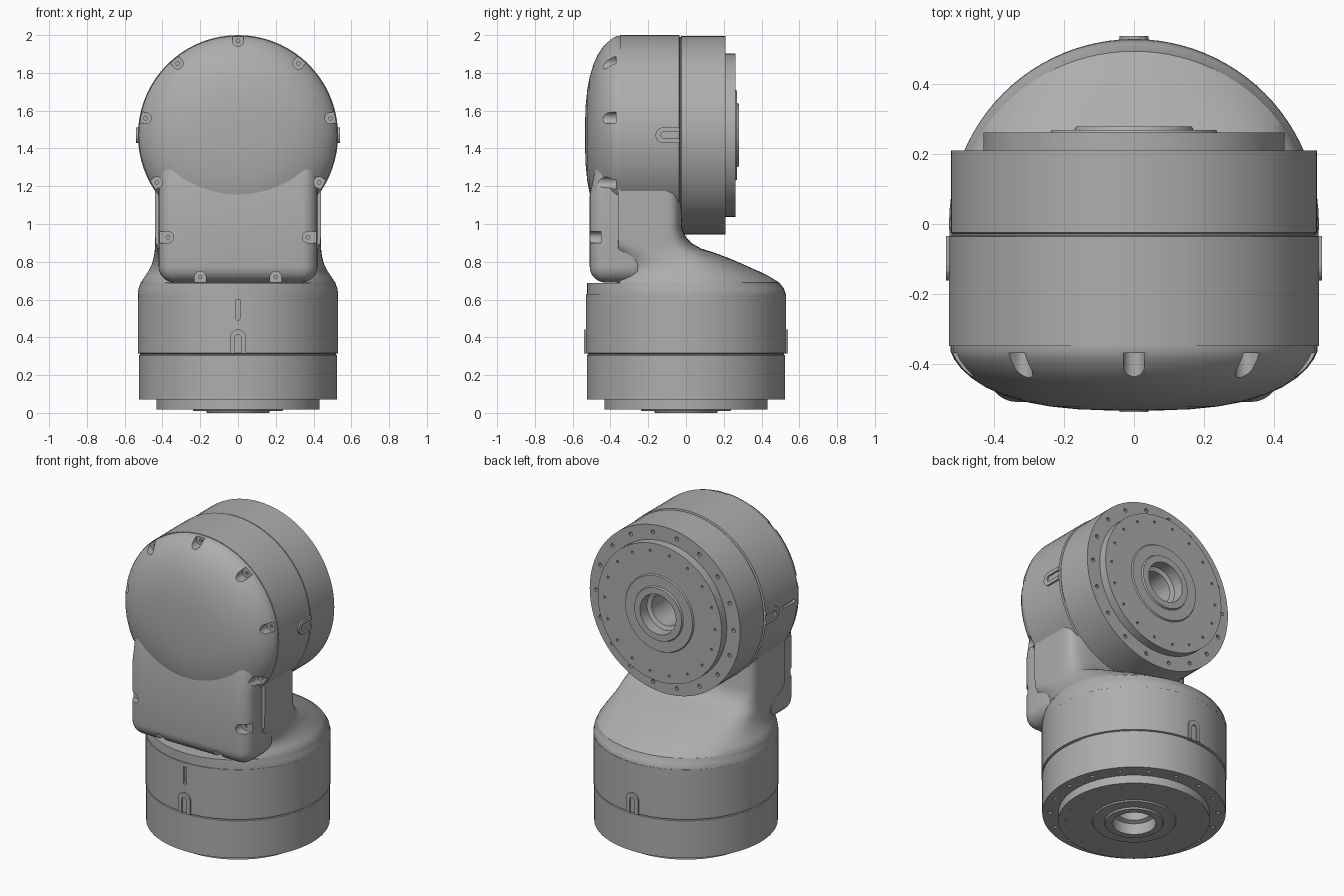
import bpy, bmesh, math
from mathutils import Matrix, Vector

cube = bpy.data.objects.get("Cube")
if cube:
    bpy.data.objects.remove(cube)

grey = bpy.data.materials.new("machined_grey")
grey.use_nodes = True
grey.diffuse_color = (0.42, 0.42, 0.42, 1)
grey.node_tree.nodes["Principled BSDF"].inputs["Base Color"].default_value = grey.diffuse_color

TURN = Matrix.Rotation(math.pi / 2, 4, 'X')        # local z points to the front
LOWER = Matrix.Identity(4)
UPPER = Matrix.Translation((0, 0.28, 1.47)) @ TURN


def finish(bm, name, matrix=LOWER):
    """Turn a bmesh into a linked object with the shared material."""
    bmesh.ops.transform(bm, matrix=matrix, verts=bm.verts)
    bmesh.ops.recalc_face_normals(bm, faces=bm.faces)
    mesh = bpy.data.meshes.new(name)
    bm.to_mesh(mesh)
    bm.free()
    mesh.materials.append(grey)
    ob = bpy.data.objects.new(name, mesh)
    bpy.context.collection.objects.link(ob)
    return ob


def loft(name, rings, matrix=LOWER):
    """Skin closed rings of equal length and cap both ends."""
    bm = bmesh.new()
    loops = [[bm.verts.new(p) for p in ring] for ring in rings]
    n = len(loops[0])
    for a, b in zip(loops, loops[1:]):
        for i in range(n):
            j = (i + 1) % n
            bm.faces.new((a[i], a[j], b[j], b[i]))
    bm.faces.new(loops[0])
    bm.faces.new(loops[-1])
    return finish(bm, name, matrix)


def lathe(name, profile, matrix, n=72):
    turns = [2 * math.pi * i / n for i in range(n)]
    return loft(name, [[(r * math.cos(t), r * math.sin(t), h) for t in turns]
                       for r, h in profile], matrix)


def prism(name, outline, z0, z1, matrix):
    return loft(name, [[(x, y, z) for x, y in outline] for z in (z0, z1)], matrix)


def circle(cx, cy, r, n=12):
    return [(cx + r * math.cos(2 * math.pi * i / n),
             cy + r * math.sin(2 * math.pi * i / n)) for i in range(n)]


def stadium(c, out, r, length, n=16):
    """Circle stretched towards one direction."""
    pts = []
    for i in range(n):
        t = 2 * math.pi * (i + 0.5) / n
        d = Vector((math.cos(t), math.sin(t)))
        pts.append(c + d * r + (out * length if d.dot(out) > 0 else Vector((0, 0))))
    return pts


def carve(ob, cutters):
    """Subtract the cutters and store the result in the object."""
    for cutter in cutters:
        cutter.hide_render = True
    group = bpy.data.collections.new("cutters")
    for cutter in cutters:
        group.objects.link(cutter)
    mod = ob.modifiers.new("carve", 'BOOLEAN')
    mod.operand_type = 'COLLECTION'
    mod.collection = group
    mod.solver = 'EXACT'
    bake(ob)
    bpy.data.collections.remove(group)


def bake(ob):
    bpy.context.view_layer.update()
    result = ob.evaluated_get(bpy.context.evaluated_depsgraph_get())
    ob.data = bpy.data.meshes.new_from_object(result)
    ob.modifiers.clear()


def smooth(ob, angle=32):
    bpy.ops.object.select_all(action='DESELECT')
    ob.select_set(True)
    bpy.context.view_layer.objects.active = ob
    bpy.ops.object.shade_smooth_by_angle(angle=math.radians(angle))


def joint(name, matrix, tab_turn):
    """Round drive housing with output flange, bolt holes, seam and tabs."""
    body = lathe(name + "_housing", [
        (0.1, 0.25), (0.1, 0.08), (0.125, 0.07), (0.125, 0.0), (0.165, 0.0),
        (0.17, 0.01), (0.235, 0.01), (0.24, 0.018), (0.432, 0.018), (0.432, 0.07),
        (0.525, 0.07), (0.525, 0.305), (0.519, 0.308), (0.519, 0.313),
        (0.53, 0.316), (0.53, 0.63)], matrix)
    cutters = []
    for radius, size, depth in ((0.48, 0.013, 0.1), (0.385, 0.008, 0.04)):
        for cx, cy in circle(0, 0, radius, 18):
            cutters.append(prism("bolt_hole", circle(cx, cy, size, 8), -0.02, depth, matrix))
    front = matrix @ Matrix.Rotation(tab_turn, 4, 'Z') @ TURN
    slot = stadium(Vector((0, 0.5)), Vector((0, 1)), 0.01, 0.1)
    cutters.append(prism("slot", slot, 0.515, 0.6, front))
    carve(body, cutters)
    for cutter in cutters:
        bpy.data.objects.remove(cutter)
    smooth(body)
    # arched locating tabs on opposite sides of the seam
    arc = [math.pi * i / 8 for i in range(9)]
    arch = [(0.042 * math.cos(t), 0.4 + 0.042 * math.sin(t)) for t in arc]
    inner = [(0.018 * math.cos(t), 0.395 + 0.018 * math.sin(t)) for t in reversed(arc)]
    outline = [(0.042, 0.314)] + arch + [(-0.042, 0.314), (-0.018, 0.314)] + inner + [(0.018, 0.314)]
    for side, half in (("marked", 0), ("plain", math.pi)):
        m = matrix @ Matrix.Rotation(tab_turn + half, 4, 'Z') @ TURN
        prism(f"{name}_{side}_tab", outline, 0.5, 0.539, m)


joint("base", LOWER, 0)
joint("head", UPPER, -math.pi / 2)


# Shoulder: round base section flowing into the rounded rectangular neck
def section(z, a, back, front, k):
    """Superellipse of half width a between front and back, with exponent k."""
    mid = min(0, (back - 0.36) / 2) if z > 0.7 else 0
    ring = []
    for i in range(96):
        t = 2 * math.pi * i / 96
        c, s = math.cos(t), math.sin(t)
        x = a * math.copysign(abs(c) ** (2 / k), c)
        e = math.copysign(abs(s) ** (2 / k), s)
        y = mid + (back - mid) * e if s > 0 else mid + (0.525 if z < 0.7 else a) * e
        ring.append((x, max(y, front), z))
    return ring


shoulder = loft("shoulder_and_neck", [section(*row) for row in (
    (0.6, 0.53, 0.53, -1, 2), (0.63, 0.53, 0.528, -1, 2), (0.66, 0.526, 0.518, -1, 2),
    (0.688, 0.515, 0.495, -1, 2), (0.689, 0.515, 0.495, -0.36, 2),
    (0.72, 0.495, 0.445, -0.36, 2.05), (0.75, 0.475, 0.385, -0.36, 2.15),
    (0.79, 0.455, 0.295, -0.36, 2.3), (0.82, 0.447, 0.225, -0.36, 2.5),
    (0.85, 0.442, 0.145, -0.36, 2.8), (0.87, 0.44, 0.08, -0.36, 3.2),
    (0.895, 0.44, 0.035, -0.36, 4), (0.93, 0.44, 0.0, -0.36, 5),
    (0.98, 0.44, -0.02, -0.36, 6), (1.3, 0.44, -0.02, -0.36, 6))])
smooth(shoulder, 40)

# Front cover: domed cap over the head and a rounded panel down the neck
dome = lathe("cover_dome", [
    (0.526, 0.625), (0.526, 0.645), (0.515, 0.668), (0.495, 0.695), (0.465, 0.722),
    (0.425, 0.748), (0.375, 0.77), (0.31, 0.79), (0.24, 0.803), (0.16, 0.811),
    (0.08, 0.814), (0.01, 0.815)], UPPER)
side_view = [(0.2, 0.69), (0.51, 0.69), (0.51, 1.15), (0.45, 1.45), (0.2, 1.45)]
bm_turn = Matrix(((0, 0, 1, 0), (-1, 0, 0, 0), (0, 1, 0, 0), (0, 0, 0, 1)))
panel = prism("cover_panel", side_view, -0.42, 0.42, bm_turn)
bevel = panel.modifiers.new("round", 'BEVEL')
bevel.width = 0.085
bevel.segments = 7
bevel.limit_method = 'ANGLE'
bake(panel)

# Screw pockets around the cover edge, each with a small socket
pockets = []
for x, z, floor in ((0, 1.97, 0.37), (0.32, 1.85, 0.37), (0.49, 1.56, 0.37),
                    (0.43, 1.22, 0.37), (0.37, 0.93, 0.45), (0.2, 0.72, 0.39)):
    for s in ((1, -1) if x else (1,)):
        c = Vector((s * x, z))
        out = (c - Vector((0, 1.47))).normalized()
        if z < 1:
            out = Vector((s, 0)) if z > 0.8 else Vector((0, -1))
        pockets.append(prism("pocket", stadium(c, out, 0.03, 0.06), floor, 0.7, TURN))
        pockets.append(prism("socket", circle(c.x, c.y, 0.01, 6), floor - 0.015, floor + 0.01, TURN))
for part in (dome, panel):
    carve(part, pockets)
    smooth(part, 35)
for cutter in pockets:
    bpy.data.objects.remove(cutter)
